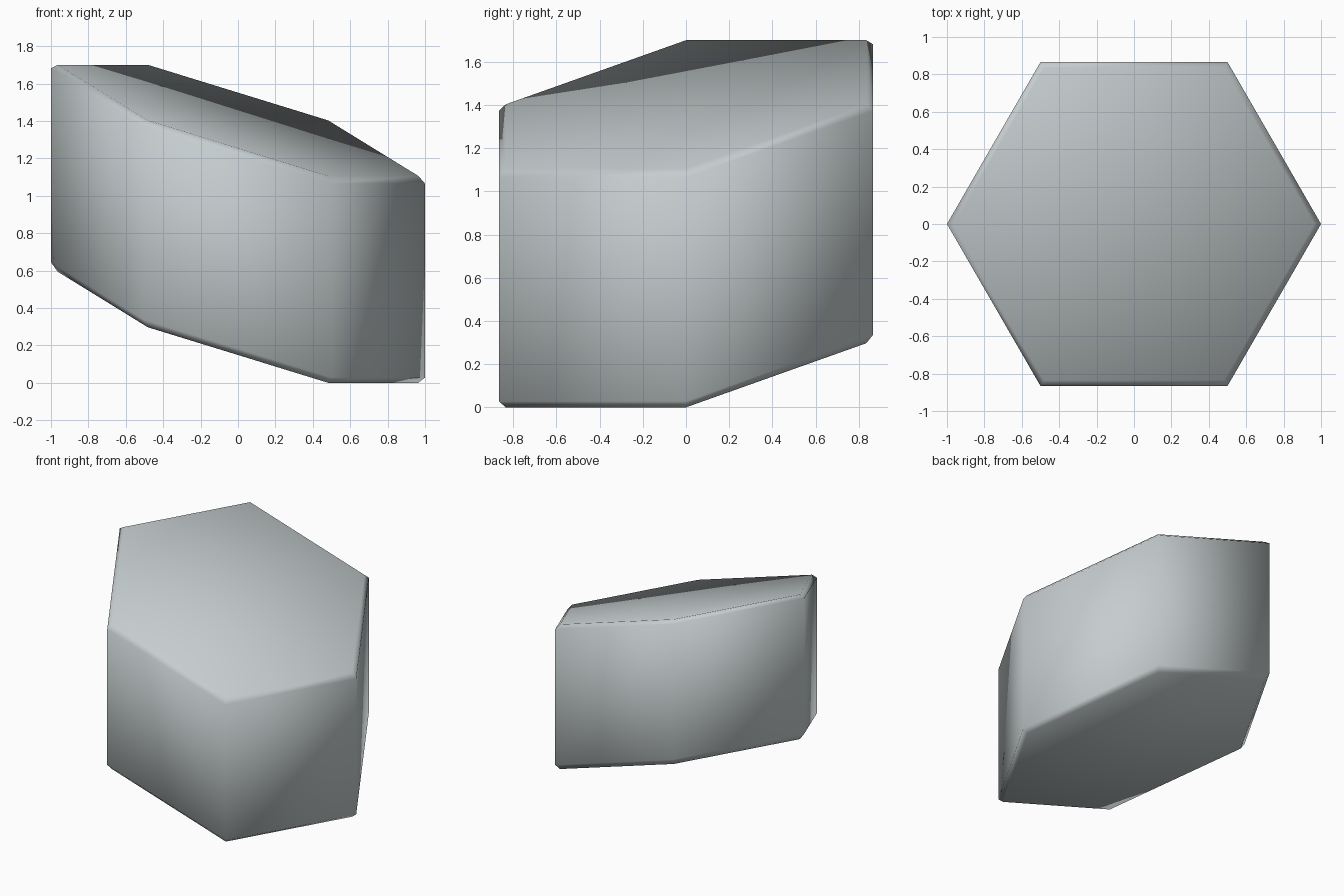
import bpy, bmesh, math

if "Cube" in bpy.data.objects:
    bpy.data.objects.remove(bpy.data.objects["Cube"])

TILT = 0.308          # slope amplitude of the slanted ends
SIDES = 6


def height(angle):
    # tilted plane: lowest on the right/front, highest on the left/back
    return TILT * (-math.cos(angle) + math.sin(angle) / math.sqrt(3))


# Rings from bottom to top: (radius, centre height); small chamfers at both ends
rings = [(0.964, 0.297), (1.0, 0.336), (1.0, 1.373), (0.964, 1.403)]

bm = bmesh.new()
loops = []
for r, z in rings:
    ring = []
    for i in range(SIDES):
        a = math.tau * i / SIDES
        ring.append(bm.verts.new((r * math.cos(a), r * math.sin(a), z + r * height(a))))
    loops.append(ring)
for lo, hi in zip(loops, loops[1:]):
    for i in range(SIDES):
        j = (i + 1) % SIDES
        bm.faces.new((lo[i], lo[j], hi[j], hi[i]))
bm.faces.new(loops[0][::-1])
bm.faces.new(loops[-1])
bmesh.ops.recalc_face_normals(bm, faces=bm.faces)
for f in bm.faces:
    f.smooth = True

# Stone column with slanted ends
mesh = bpy.data.meshes.new("stone_column")
bm.to_mesh(mesh)
bm.free()
column = bpy.data.objects.new("stone_column", mesh)
bpy.context.collection.objects.link(column)

mat = bpy.data.materials.new("pale_grey_stone")
mat.diffuse_color = (0.56, 0.61, 0.62, 1.0)
mat.use_nodes = True
mat.node_tree.nodes["Principled BSDF"].inputs["Base Color"].default_value = mat.diffuse_color
mesh.materials.append(mat)
